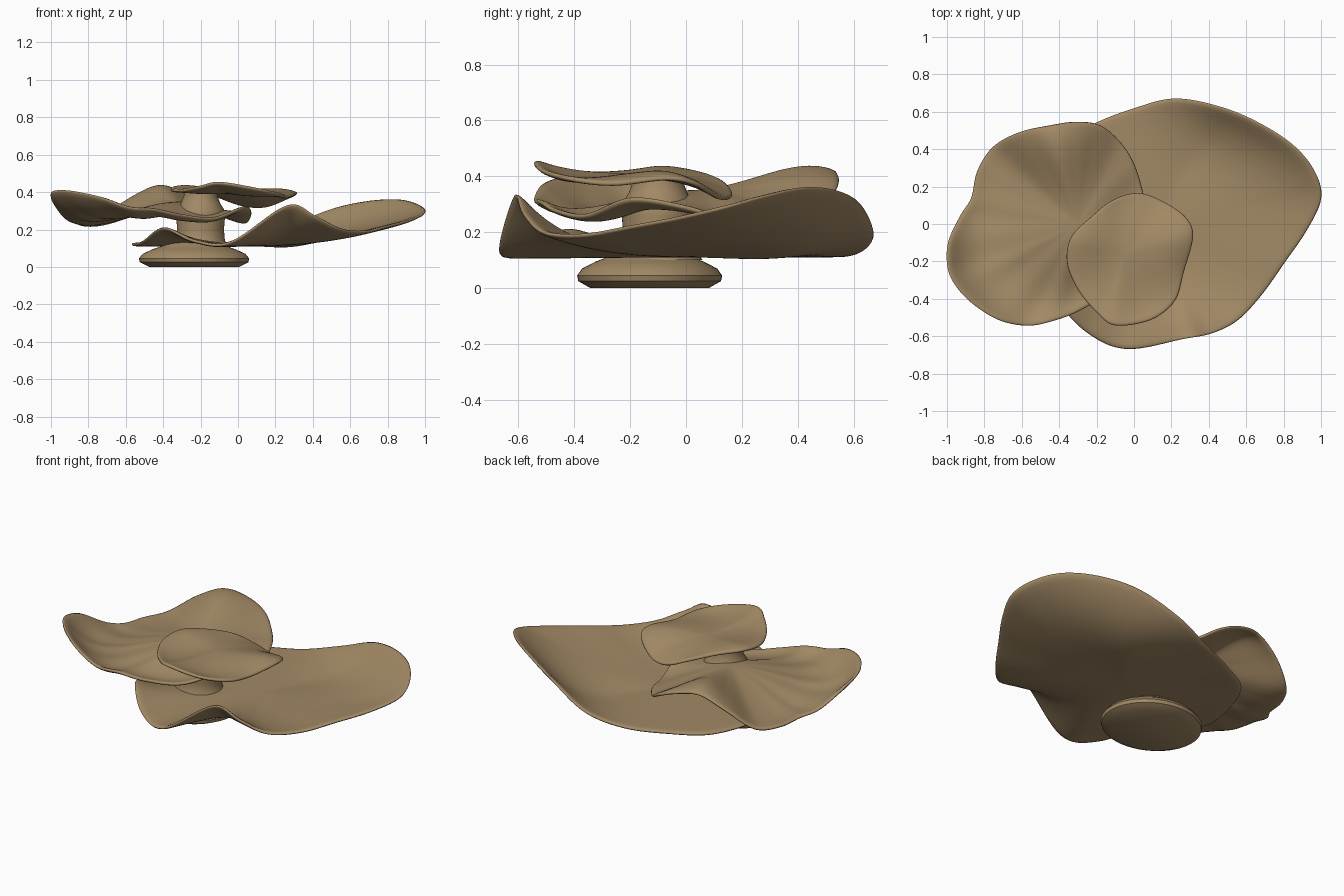
import bpy
import bmesh
import math
from mathutils import Vector

old = bpy.data.objects.get("Cube")
if old:
    bpy.data.objects.remove(old, do_unlink=True)

# Single warm tan colour
TAN = (0.36, 0.25, 0.13, 1.0)
tan = bpy.data.materials.new("warm_tan")
tan.use_nodes = True
tan.diffuse_color = TAN
shader = next(n for n in tan.node_tree.nodes if n.type == "BSDF_PRINCIPLED")
shader.inputs["Base Color"].default_value = TAN
shader.inputs["Roughness"].default_value = 0.8


def add_object(name, bm):
    mesh = bpy.data.meshes.new(name)
    bm.to_mesh(mesh)
    bm.free()
    mesh.materials.append(tan)
    obj = bpy.data.objects.new(name, mesh)
    bpy.context.collection.objects.link(obj)
    return obj


def smooth(obj, degrees):
    bpy.ops.object.select_all(action="DESELECT")
    obj.select_set(True)
    bpy.context.view_layer.objects.active = obj
    bpy.ops.object.shade_smooth_by_angle(angle=math.radians(degrees))


def closed_spline(points, steps):
    """Sample a closed smooth curve running through the control points."""
    result = []
    count = len(points)
    for i in range(count):
        a, b, c, d = (points[(i + k) % count] for k in (-1, 0, 1, 2))
        for s in range(steps):
            t = s / steps
            result.append(b + 0.5 * t * (c - a + t * (2 * a - 5 * b + 4 * c - d
                                                      + t * (3 * (b - c) + d - a))))
    return result


def join_rings(bm, inner, outer):
    count = len(inner)
    for j in range(count):
        k = (j + 1) % count
        bm.faces.new((inner[j], outer[j], outer[k], inner[k]))


def wavy_cap(name, centre, control, thickness=0.02, rings=14):
    """Thin sheet; control rows hold rim x, rim y, rim height and halfway height
    in hundredths, running counter-clockwise around the centre."""
    rim = closed_spline([Vector(row) / 100 for row in control], 6)
    cx, cy, cz = (v / 100 for v in centre)
    half = 0.55 ** 2
    bm = bmesh.new()
    hub = bm.verts.new((cx, cy, cz))
    previous = None
    for ring in range(1, rings + 1):
        t = ring / rings
        verts = []
        for x, y, top, mid in rim:
            rise, dip = top - cz, mid - cz
            bend = (dip - half * half * rise) / (half - half * half)
            z = cz + bend * t ** 2 + (rise - bend) * t ** 4
            verts.append(bm.verts.new((cx + (x - cx) * t, cy + (y - cy) * t, z)))
        if previous:
            join_rings(bm, previous, verts)
        else:
            for j in range(len(verts)):
                bm.faces.new((hub, verts[j], verts[(j + 1) % len(verts)]))
        previous = verts
    obj = add_object(name, bm)
    shell = obj.modifiers.new("thickness", "SOLIDIFY")
    shell.thickness = thickness
    shell.offset = -1
    soft = obj.modifiers.new("rounded_rim", "SUBSURF")
    soft.levels = soft.render_levels = 1
    smooth(obj, 180)
    return obj


def lathe(name, location, profile, squash=1.0, sides=48, degrees=40):
    """Turn (radius, height) pairs about a vertical axis."""
    bm = bmesh.new()
    previous = None
    for radius, z in profile:
        ring = []
        for j in range(sides):
            a = math.tau * j / sides
            ring.append(bm.verts.new((radius * math.cos(a),
                                      radius * squash * math.sin(a), z)))
        if previous:
            join_rings(bm, previous, ring)
        else:
            bm.faces.new(ring)
        previous = ring
    bm.faces.new(previous)
    bmesh.ops.recalc_face_normals(bm, faces=bm.faces)
    obj = add_object(name, bm)
    obj.location = (*location, 0)
    smooth(obj, degrees)
    return obj


# Foot and central stem
lathe("foot", (-0.235, -0.13),
      [(0.24, 0), (0.29, 0.025), (0.295, 0.045), (0.275, 0.07),
       (0.22, 0.095), (0.16, 0.115), (0.13, 0.14)], squash=0.88)
lathe("stem", (-0.2, -0.1),
      [(0.16, 0.1), (0.13, 0.14), (0.125, 0.2), (0.13, 0.26),
       (0.13, 0.3), (0.105, 0.34), (0.09, 0.38), (0.09, 0.41)])

# Large lower cap, dished and raised on its left side
wavy_cap("lower_cap", (10, 0, 13), [
    (100, 13, 30, 18), (97, 27, 34, 18), (86, 41, 37, 17), (68, 53, 36, 15),
    (47, 62, 31, 13), (22, 67, 20, 13), (0, 62, 14, 13), (-23, 53, 13, 13),
    (-46, 38, 13, 13), (-57, 4, 13, 13), (-52, -18, 14, 13), (-40, -42, 22, 14),
    (-24, -59, 15, 13), (-4, -67, 14, 13), (26, -61, 34, 16), (42, -58, 28, 16),
    (56, -51, 21, 15), (69, -37, 20, 15), (81, -20, 23, 16), (92, -4, 26, 17)])

# Middle cap: high front right corner, drooping back right, tall fold at the back
wavy_cap("middle_cap", (-30, 0, 35), [
    (5, 17, 25, 30), (0, 33, 27, 31), (-8, 45, 29, 32), (-18, 53, 35, 35),
    (-31, 55, 40, 39), (-46, 53, 42, 41), (-62, 49, 35, 36), (-76, 41, 25, 30),
    (-84, 28, 24, 28), (-87, 14, 25, 28), (-93, 4, 28, 27), (-99, -10, 37, 27),
    (-99, -24, 41, 27), (-94, -34, 42, 28), (-85, -43, 41, 28), (-72, -51, 38, 29),
    (-58, -54, 33, 29), (-45, -52, 32, 30), (-31, -47, 29, 29), (-13, -36, 27, 29),
    (3, -20, 33, 31), (7, 0, 30, 31)])

# Small upper cap, drooping at the back
wavy_cap("upper_cap", (-5, -16, 41), [
    (32, -7, 40, 42), (28, 4, 38, 41), (15, 13, 33, 39), (2, 17, 34, 39),
    (-11, 13, 39, 40), (-23, 4, 42, 42), (-34, -7, 43, 43), (-36, -21, 42, 42),
    (-30, -35, 42, 41), (-20, -47, 44, 41), (-10, -54, 46, 42), (9, -51, 43, 40),
    (22, -41, 40, 40), (27, -26, 38, 41)])
